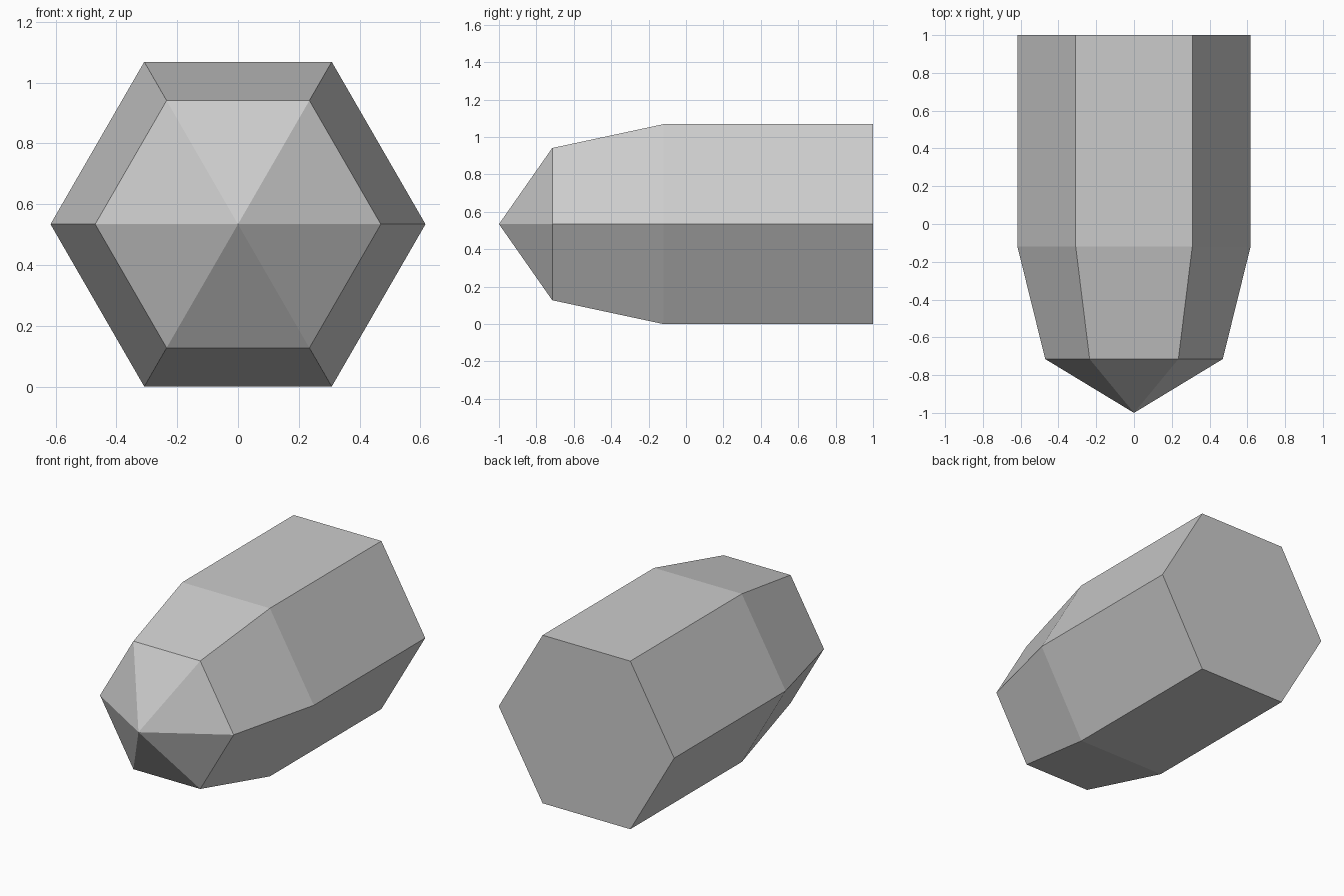
import bpy, bmesh
from math import cos, sin, pi

if "Cube" in bpy.data.objects:
    bpy.data.objects.remove(bpy.data.objects["Cube"], do_unlink=True)

SIDES = 6
RADIUS = 0.617
CENTRE_Z = RADIUS * cos(pi / SIDES)

grey = bpy.data.materials.new("plain grey")
grey.use_nodes = True
grey.diffuse_color = (0.6, 0.6, 0.6, 1)
grey.node_tree.nodes["Principled BSDF"].inputs["Base Color"].default_value = grey.diffuse_color


def ring(bm, y, radius):
    """Hexagonal cross-section with corners pointing left and right."""
    angles = [2 * pi * i / SIDES for i in range(SIDES)]
    return [bm.verts.new((radius * cos(a), y, CENTRE_Z + radius * sin(a))) for a in angles]


# Hexagonal body: flat back, straight barrel, tapered shoulder
bm = bmesh.new()
rings = [ring(bm, y, r) for y, r in ((1, RADIUS), (-0.12, RADIUS), (-0.715, 0.47))]
bm.faces.new(rings[0])
for back, front in zip(rings, rings[1:]):
    for i in range(SIDES):
        j = (i + 1) % SIDES
        bm.faces.new((back[i], back[j], front[j], front[i]))

# Pointed nose
tip = bm.verts.new((0, -1, CENTRE_Z))
for i in range(SIDES):
    bm.faces.new((rings[-1][i], rings[-1][(i + 1) % SIDES], tip))

bmesh.ops.recalc_face_normals(bm, faces=bm.faces)
mesh = bpy.data.meshes.new("pointed_hexagonal_body")
bm.to_mesh(mesh)
bm.free()
mesh.materials.append(grey)
body = bpy.data.objects.new("pointed_hexagonal_body", mesh)
bpy.context.collection.objects.link(body)
